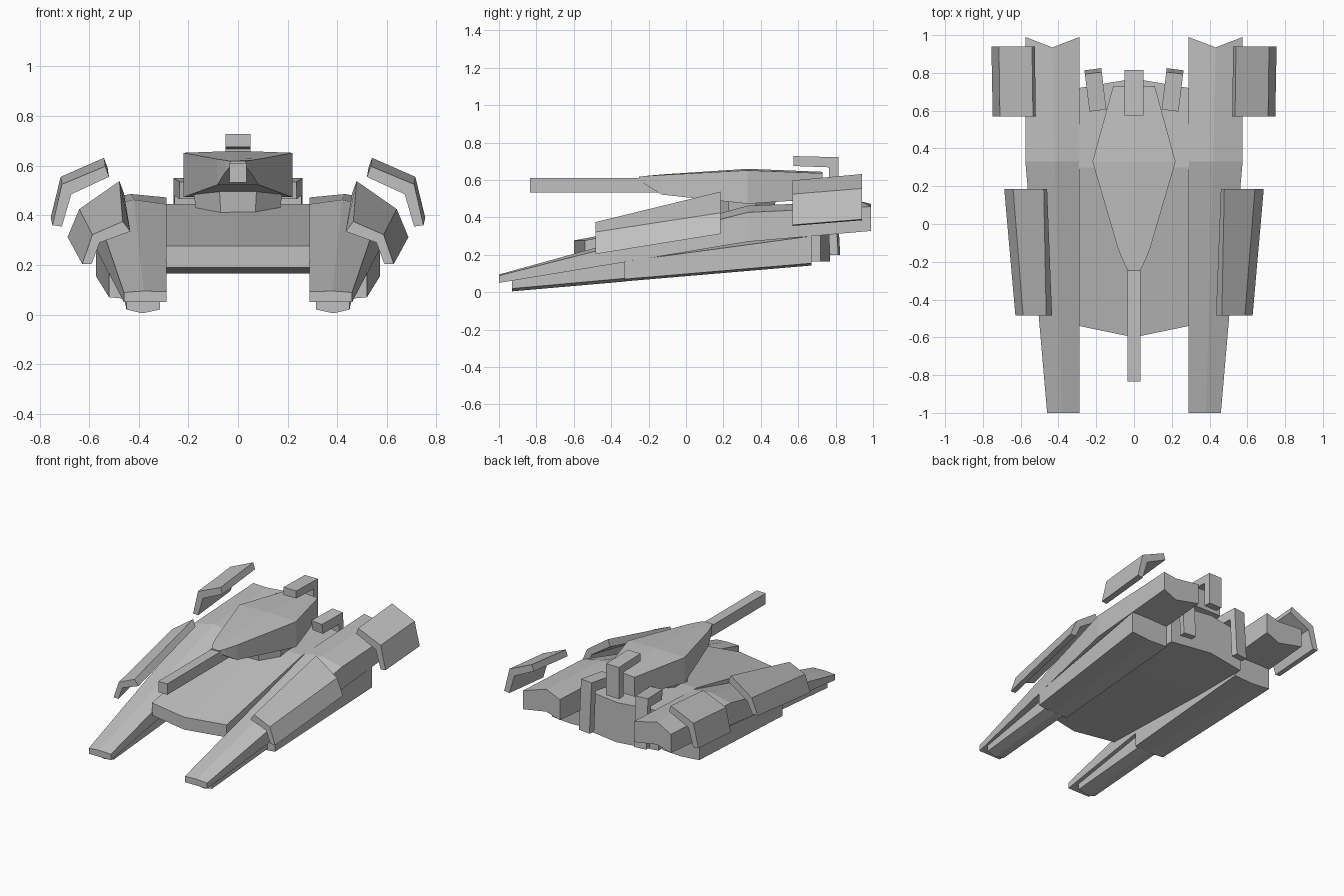
import bpy, bmesh, math
from mathutils import Matrix

if "Cube" in bpy.data.objects:
    bpy.data.objects.remove(bpy.data.objects["Cube"])

grey = bpy.data.materials.new("hull_grey")
grey.diffuse_color = (0.53, 0.53, 0.53, 1)
grey.use_nodes = True
grey.node_tree.nodes["Principled BSDF"].inputs["Base Color"].default_value = grey.diffuse_color


def finish(name, bm, mirror=False):
    bmesh.ops.recalc_face_normals(bm, faces=bm.faces)
    me = bpy.data.meshes.new(name)
    bm.to_mesh(me)
    bm.free()
    me.materials.append(grey)
    ob = bpy.data.objects.new(name, me)
    bpy.context.collection.objects.link(ob)
    if mirror:
        ob.modifiers.new("mirror", 'MIRROR').use_clip = False
    return ob


def loft(name, sections, mirror=False):
    """Join rings of (x, z) or (x, z, y_shift) points placed along y."""
    bm = bmesh.new()
    rings = [[bm.verts.new((p[0], y + (p[2] if len(p) > 2 else 0), p[1])) for p in pts]
             for y, pts in sections]
    n = len(rings[0])
    for a, b in zip(rings, rings[1:]):
        for i in range(n):
            j = (i + 1) % n
            bm.faces.new((a[i], a[j], b[j], b[i]))
    bm.faces.new(rings[0])
    bm.faces.new(rings[-1])
    return finish(name, bm, mirror)


def prism_x(name, half, profile, matrix=None, mirror=False):
    """Extrude a (y, z) profile across x."""
    bm = bmesh.new()
    a, b = ([bm.verts.new((s, y, z)) for y, z in profile] for s in (-half, half))
    bm.faces.new(a)
    bm.faces.new(b)
    n = len(a)
    for i in range(n):
        j = (i + 1) % n
        bm.faces.new((a[i], a[j], b[j], b[i]))
    if matrix:
        bm.transform(matrix)
    return finish(name, bm, mirror)


# Centre hull with a shallow arrow front and rear
def hull_ring(zt, zb, shift):
    return [(-.29, zt), (0, zt, shift), (.29, zt), (.29, zb), (0, zb, shift), (-.29, zb)]


loft("centre_hull", [
    (-.54, hull_ring(.277, .19, -.06)),
    (.30, hull_ring(.445, .165, 0)),
    (.72, hull_ring(.445, .165, .05))])


# Long side pods with a notched tail
def pod_ring(out, mid, zt, zb, crown, notch=0):
    return [(.288, zt), (mid, zt + crown, notch), (out, zt - crown),
            (out, zb), (mid, zb, notch), (.288, zb)]


loft("side_pod", [
    (-1.0, pod_ring(.46, .38, .092, .05, .003)),
    (.33, pod_ring(.575, .42, .445, .27, .018)),
    (.99, pod_ring(.575, .432, .472, .328, .014, -.055))], True)

# Lower pod body
loft("lower_pod", [
    (-.33, [(.288, .2), (.52, .165), (.52, .07), (.40, .058), (.288, .065)]),
    (.67, [(.288, .36), (.573, .3), (.573, .155), (.43, .143), (.288, .15)])], True)

# Narrow keel under the pod nose
loft("pod_keel", [
    (-.93, [(.315, .075), (.45, .075), (.45, .02), (.385, .005), (.315, .02)]),
    (-.32, [(.315, .19), (.46, .19), (.46, .075), (.39, .058), (.315, .07)])], True)

# Front armour: bent plates over the pods
loft("front_armour", [
    (-.485, [(.465, .375), (.587, .322), (.628, .204), (.59, .204), (.558, .29), (.434, .335)]),
    (.185, [(.478, .538), (.640, .425), (.687, .312), (.645, .312), (.605, .395), (.46, .49)])], True)

# Rear armour: bent plates floating outside the tail
loft("rear_armour", [
    (.57, [(.535, .598), (.71, .525), (.748, .36), (.71, .355), (.672, .485), (.52, .555)]),
    (.94, [(.54, .632), (.715, .555), (.755, .39), (.715, .385), (.677, .515), (.525, .588)])], True)


# Turret
def turret_ring(w, zt, zb, crown=.008):
    return [(-w, zt), (0, zt + crown), (w, zt), (w, zb), (-w, zb)]


loft("turret", [
    (-.25, turret_ring(.03, .618, .60, 0)),
    (-.215, turret_ring(.05, .622, .575, 0)),
    (-.13, turret_ring(.085, .627, .522, .003)),
    (.33, turret_ring(.22, .652, .473)),
    (.73, turret_ring(.11, .636, .50))])

# Turret neck
bm = bmesh.new()
bmesh.ops.create_cone(bm, cap_ends=True, segments=8, radius1=.18, radius2=.195, depth=.10,
                      matrix=Matrix.Translation((0, .3, .45)) @ Matrix.Rotation(math.pi / 8, 4, 'Z'))
finish("turret_neck", bm)

# Gun barrel
prism_x("gun_barrel", .035, [(-.835, .533), (-.835, .61), (0, .61), (0, .533)])

# Hooked bracket behind the turret
prism_x("rear_sensor", .05, [(.575, .728), (.815, .722), (.815, .5), (.765, .5),
                             (.765, .668), (.575, .675)])

# Angled hooks over the rear of the hull
turn = Matrix.Translation((.205, .715, 0)) @ Matrix.Rotation(math.radians(-7), 4, 'Z')
prism_x("rear_hook", .045, [(-.115, .535), (.085, .55), (.105, .2), (.06, .2),
                            (.045, .48), (-.105, .465)], turn, True)
